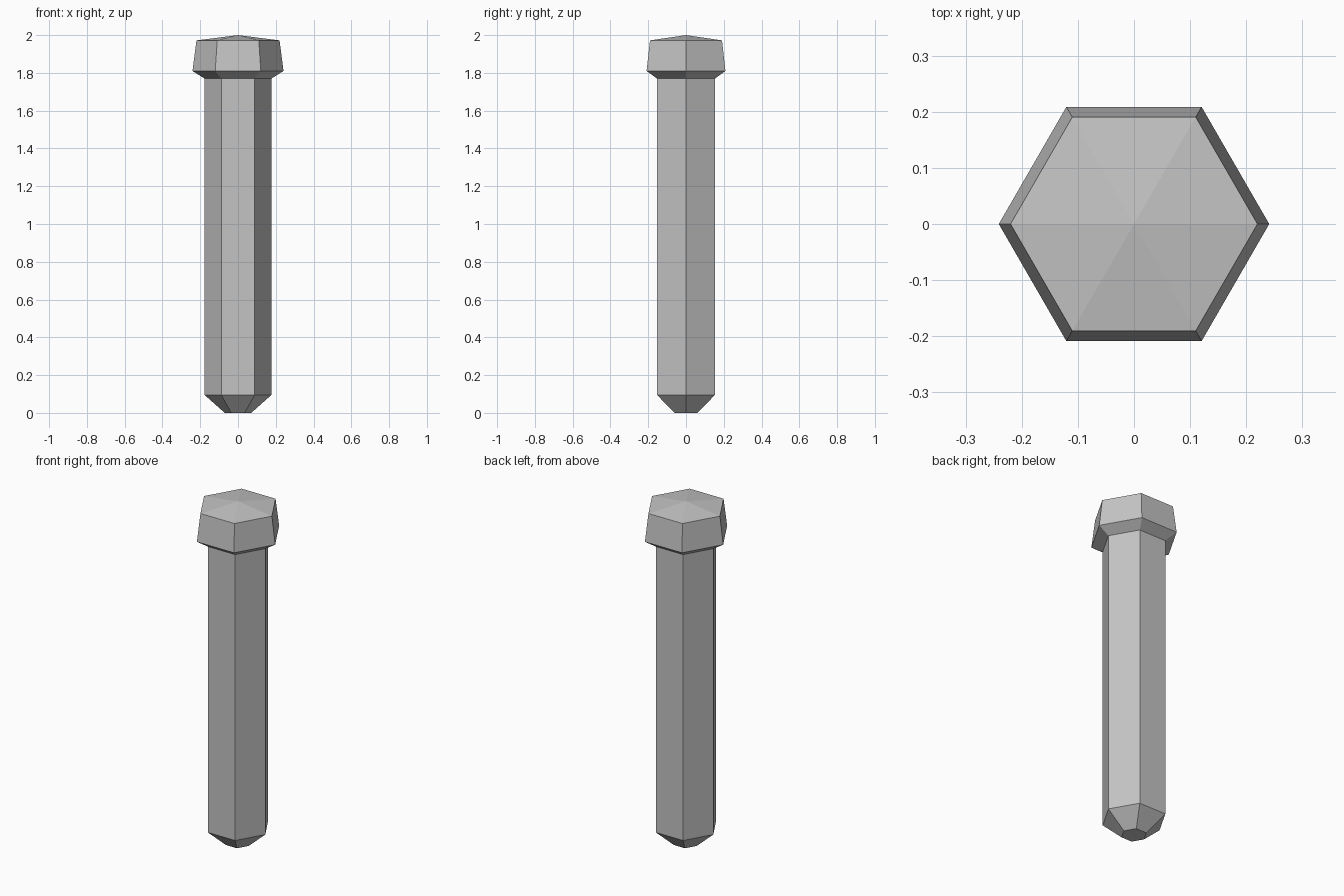
import bpy
import bmesh
from math import cos, sin, tau

if "Cube" in bpy.data.objects:
    bpy.data.objects.remove(bpy.data.objects["Cube"], do_unlink=True)

SIDES = 6
metal = bpy.data.materials.new("grey metal")
metal.use_nodes = True
grey = (0.55, 0.55, 0.55, 1)
metal.diffuse_color = grey
metal.node_tree.nodes["Principled BSDF"].inputs["Base Color"].default_value = grey


def hex_part(name, profile):
    """Stack hexagonal rings from (radius, height) pairs; radius 0 is a point."""
    bm = bmesh.new()
    rings = []
    for r, z in profile:
        count = SIDES if r else 1
        rings.append([bm.verts.new((r * cos(tau * i / SIDES), r * sin(tau * i / SIDES), z))
                      for i in range(count)])
    for low, high in zip(rings, rings[1:]):
        for i in range(SIDES):
            j = (i + 1) % SIDES
            if len(high) == 1:
                bm.faces.new((low[i], low[j], high[0]))
            else:
                bm.faces.new((low[i], low[j], high[j], high[i]))
    # Flat end under the lowest ring
    bm.faces.new(rings[0][::-1])
    mesh = bpy.data.meshes.new(name)
    bm.to_mesh(mesh)
    bm.free()
    mesh.materials.append(metal)
    obj = bpy.data.objects.new(name, mesh)
    bpy.context.collection.objects.link(obj)
    return obj


# Shaft with a chamfered tip
hex_part("bolt_shaft", [(0.07, 0), (0.177, 0.095), (0.177, 1.78)])

# Flared head with a sloped underside and a shallow pointed cap
hex_part("bolt_head", [(0.177, 1.77), (0.241, 1.81), (0.22, 1.972), (0, 2)])
